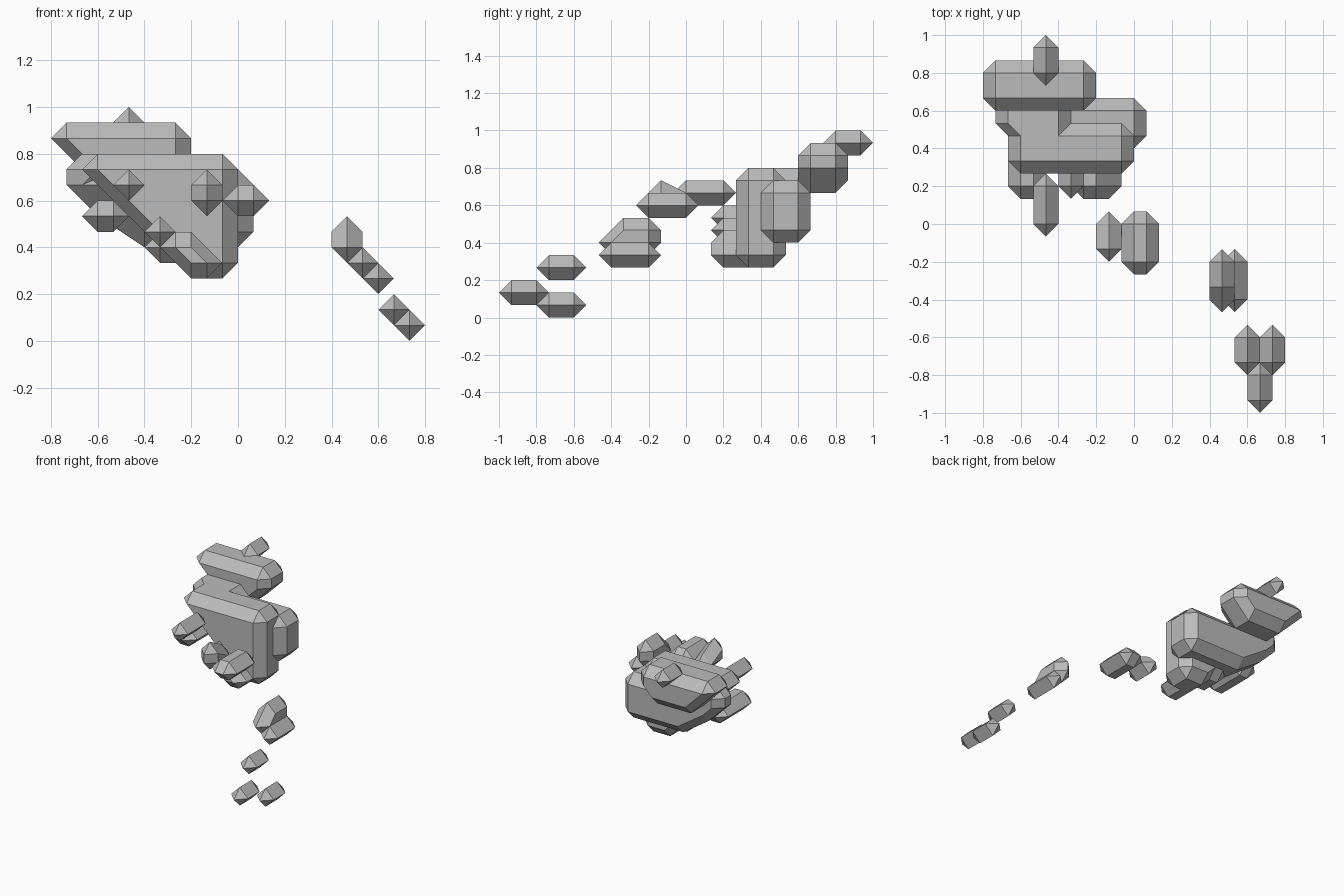
import bpy, bmesh, math
from mathutils import Vector

if "Cube" in bpy.data.objects:
    bpy.data.objects.remove(bpy.data.objects["Cube"], do_unlink=True)

UNIT = 1 / 15  # half a grid cell; every part sits on this lattice

grey = bpy.data.materials.new("stone_grey")
grey.use_nodes = True
colour = (0.5, 0.5, 0.5, 1)
grey.diffuse_color = colour
grey.node_tree.nodes["Principled BSDF"].inputs["Base Color"].default_value = colour

AXES = [Vector(a) * s for a in ((1, 0, 0), (0, 1, 0), (0, 0, 1)) for s in (1, -1)]


def chunk(name, *rods):
    """Bevelled chunk: hull of octahedra at both ends of each rod (x, z, y_front, y_back)."""
    bm = bmesh.new()
    points = {tuple(Vector((x, y, z)) + a)
              for x, z, y0, y1 in rods for y in (y0, y1) for a in AXES}
    for p in sorted(points):
        bm.verts.new(Vector(p) * UNIT)
    bmesh.ops.convex_hull(bm, input=bm.verts)
    bmesh.ops.delete(bm, geom=[v for v in bm.verts if not v.link_faces], context='VERTS')
    bmesh.ops.dissolve_limit(bm, angle_limit=math.radians(1), verts=bm.verts, edges=bm.edges)
    bmesh.ops.recalc_face_normals(bm, faces=bm.faces)
    mesh = bpy.data.meshes.new(name)
    bm.to_mesh(mesh)
    bm.free()
    mesh.materials.append(grey)
    obj = bpy.data.objects.new(name, mesh)
    bpy.context.collection.objects.link(obj)


# main body: tapered front slab, back slab and the raised ridge on its right
chunk("body_front", (-9, 11, 5, 7), (-1, 11, 5, 7), (-1, 5, 5, 7), (-3, 5, 5, 7))
chunk("body_back", (-10, 10, 8, 9), (-9, 9, 8, 9), (-9, 10, 7, 9),
      (-6, 7, 7, 9), (0, 7, 7, 9), (0, 10, 7, 9))
chunk("body_ridge", (-10, 11, 8, 9), (-10, 10, 8, 9), (-9, 11, 7, 9),
      (-6, 11, 7, 9), (-5, 10, 7, 9))

# upper slab and the spike on top of it
chunk("upper_slab", (-11, 13, 10, 12), (-4, 13, 10, 12), (-4, 12, 10, 12),
      (-5, 11, 10, 12), (-9, 11, 10, 12))
chunk("top_spike", (-7, 14, 12, 14))

# knobs on the front of the body
chunk("side_knob", (-9, 8, 3, 7), (-8, 8, 3, 7))
chunk("middle_knob", (-5, 7, 3, 6))
chunk("lower_ledge", (-5, 6, 5, 7), (-4, 6, 5, 7))
chunk("lower_knob", (-4, 6, 3, 6), (-3, 6, 3, 6), (-3, 5, 3, 6), (-2, 5, 3, 6))

# loose fragments just ahead of the body
chunk("near_rod", (-7, 10, 0, 3))
chunk("near_block", (0, 9, -3, 0), (1, 9, -3, 0))
chunk("near_peak", (-2, 9, -2, 0), (-2, 10, -2, -2))

# trail of fragments falling away to the front
chunk("trail_upper", (7, 6, -6, -3), (7, 7, -5, -3))
chunk("trail_lower", (8, 5, -6, -3))
chunk("far_rod_high", (9, 4, -11, -9))
chunk("far_rod_low", (11, 1, -11, -9))
chunk("far_rod_tip", (10, 2, -14, -12))
